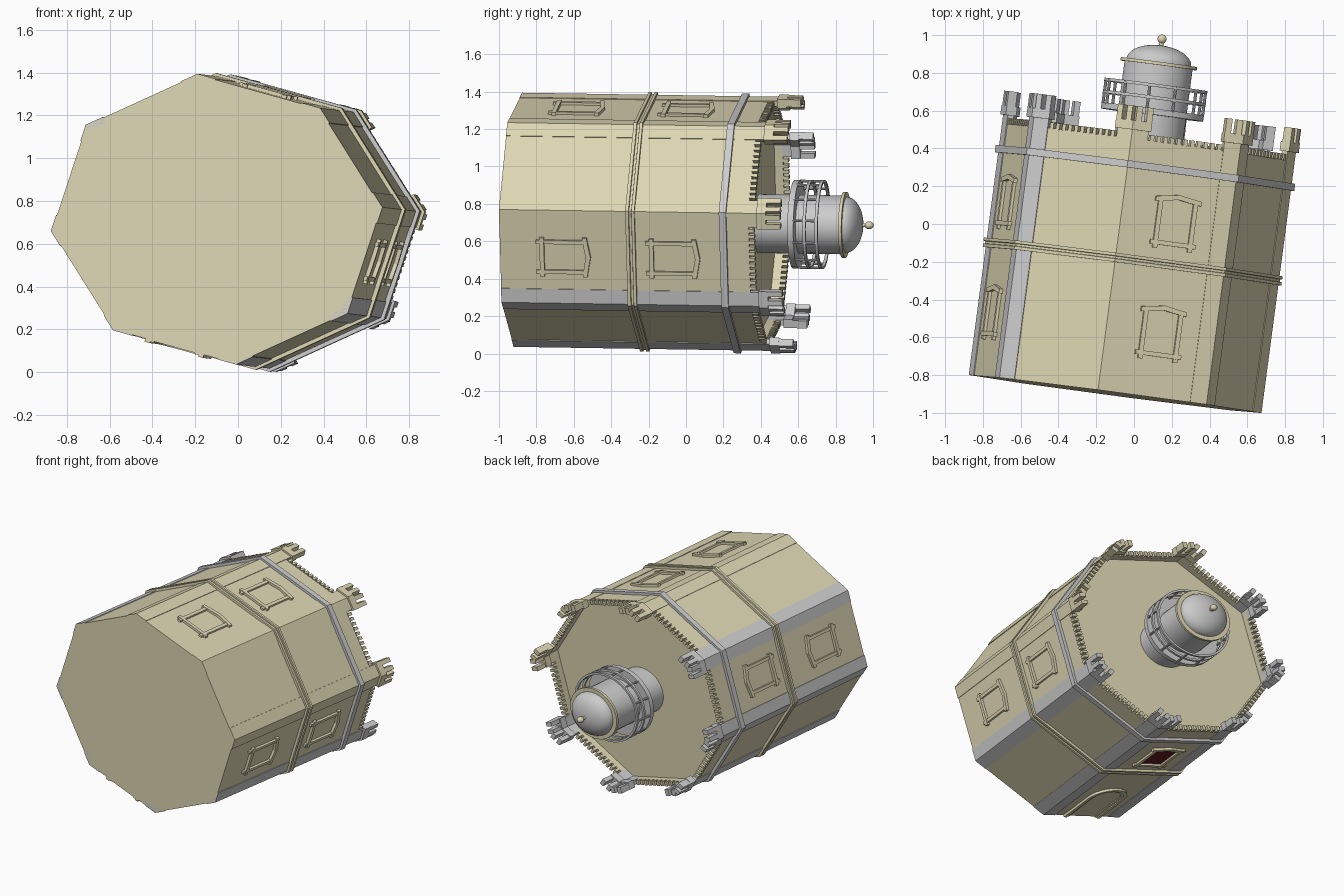
import bpy, bmesh
from math import cos, sin, pi, sqrt, radians
from mathutils import Matrix, Vector

if "Cube" in bpy.data.objects:
    bpy.data.objects.remove(bpy.data.objects["Cube"])

# The tower lies tilted: local x, y are the (slightly squashed) section, local z the axis
R = 0.777
A = Vector((0.77, -0.10, 0.055)) / R
B = Vector((-0.09, 0.022, 0.675)) / R
D = Vector((0.131, 0.991, -0.0155)).normalized()
C = Vector((-0.10, -0.90, 0.715))
M = Matrix(((A.x, B.x, D.x, C.x), (A.y, B.y, D.y, C.y), (A.z, B.z, D.z, C.z), (0, 0, 0, 1)))
HALF = R * sin(pi / 8)
APO = R * cos(pi / 8)


def material(name, col):
    m = bpy.data.materials.new(name)
    m.diffuse_color = (*col, 1)
    m.use_nodes = True
    m.node_tree.nodes["Principled BSDF"].inputs["Base Color"].default_value = m.diffuse_color
    return m


TAN = material("sandstone", (0.72, 0.67, 0.45))
RED = material("dark_red", (0.12, 0.01, 0.015))


def finish(bm, name, mat=None, smooth=False):
    bm.transform(M)
    bmesh.ops.recalc_face_normals(bm, faces=bm.faces)
    me = bpy.data.meshes.new(name)
    bm.to_mesh(me)
    bm.free()
    ob = bpy.data.objects.new(name, me)
    bpy.context.collection.objects.link(ob)
    if mat:
        me.materials.append(mat)
    if smooth:
        bpy.context.view_layer.objects.active = ob
        ob.select_set(True)
        bpy.ops.object.shade_smooth_by_angle(angle=radians(35))
        ob.select_set(False)
    return ob


def prism(bm, lower, upper):
    lo = [bm.verts.new(p) for p in lower]
    hi = [bm.verts.new(p) for p in upper]
    n = len(lo)
    bm.faces.new(lo[::-1])
    bm.faces.new(hi)
    for i in range(n):
        bm.faces.new((lo[i], lo[(i + 1) % n], hi[(i + 1) % n], hi[i]))


def plate(bm, k, pts, n0, n1):
    """Outline (u, t) lying on wall face k, from depth n0 to n1 off the wall."""
    g = (k + 0.5) * pi / 4
    n, u = Vector((cos(g), sin(g), 0)), Vector((-sin(g), cos(g), 0))
    prism(bm, *[[n * (APO + h) + u * p[0] + Vector((0, 0, p[1])) for p in pts] for h in (n0, n1)])


def bar(bm, k, u, t, w, h, n0, n1):
    plate(bm, k, [(u - w/2, t - h/2), (u + w/2, t - h/2), (u + w/2, t + h/2), (u - w/2, t + h/2)], n0, n1)


def lathe(bm, prof, seg, closed=False):
    rings = []
    for r, z in prof:
        if r == 0:
            rings.append([bm.verts.new((0, 0, z))] * seg)
        else:
            rings.append([bm.verts.new((r * cos(2*pi*i/seg), r * sin(2*pi*i/seg), z)) for i in range(seg)])
    pairs = list(zip(rings, rings[1:])) + ([(rings[-1], rings[0])] if closed else [])
    for a, b in pairs:
        for i in range(seg):
            j = (i + 1) % seg
            bm.faces.new(list(dict.fromkeys((a[i], a[j], b[j], b[i]))))


def turned(name, prof, seg=32, mat=None, closed=False, smooth=False):
    bm = bmesh.new()
    lathe(bm, prof, seg, closed)
    return finish(bm, name, mat, smooth)


def chevron(bm, k, wing, ro, ri, t0, t1):
    """Angle-shaped corner piece wrapped around vertex k."""
    e = lambda q: Vector((cos(q * pi / 4), sin(q * pi / 4), 0))
    p = e(k) * ro
    ends = [p + (e(k + s) - e(k)).normalized() * wing for s in (-1, 1)]
    ins = [q - e(k + s * 0.5) * (ro - ri) * cos(pi / 8) for q, s in zip(ends, (-1, 1))]
    loop = [ends[0], p, ends[1], ins[1], e(k) * ri, ins[0]]
    prism(bm, [v + Vector((0, 0, t0)) for v in loop], [v + Vector((0, 0, t1)) for v in loop])


# Octagonal tower body with sunken roof deck
turned("tower_body", [(0, 0), (R, 0), (R, 1.345), (0.745, 1.345), (0.745, 1.30), (0, 1.30)], 8, TAN)

# Small parapet teeth on every face
bm = bmesh.new()
for k in range(8):
    for i in range(11):
        bar(bm, k, (i - 5) * 0.037, 1.358, 0.021, 0.034, -0.03, 0.006)
finish(bm, "parapet_teeth", TAN)

# Band mouldings around the tower
turned("middle_band", [(0.76, 0.683), (0.798, 0.683), (0.798, 0.70), (0.788, 0.702), (0.788, 0.714),
                       (0.798, 0.716), (0.798, 0.732), (0.76, 0.732)], 8, TAN, True)
turned("upper_band", [(0.76, 1.188), (0.80, 1.188), (0.80, 1.226), (0.76, 1.226)], 8, None, True)

# Corner pilasters with flared battlement crowns
for label, corners, mat in (("sandstone", (0, 1, 2), TAN), ("grey", (3, 4, 5, 6, 7), None)):
    bm = bmesh.new()
    for k in corners:
        chevron(bm, k, 0.09, 0.782, 0.745, 0.0, 1.395)
        chevron(bm, k, 0.105, 0.797, 0.735, 1.39, 1.44)
        for face, s in ((k, -1), (k - 1, 1)):
            for d in (0.022, 0.08):
                bar(bm, face, s * (HALF - d), 1.477, 0.032, 0.08, -0.03, 0.0185)
    finish(bm, label + "_corner_pilasters", mat)

# Window frames: crossed sill and jambs, gabled lintel
bm = bmesh.new()
for k in (1, 3, 5, 7):
    for t in (0.345, 0.935):
        if k == 5 and t < 0.5:
            continue
        for s in (-1, 1):
            bar(bm, k, s * 0.096, t - 0.012, 0.024, 0.275, 0, 0.016)
        bar(bm, k, 0, t - 0.118, 0.25, 0.024, 0, 0.019)
        top = t + 0.10
        plate(bm, k, [(-0.125, top), (-0.06, top + 0.008), (0, top + 0.018), (0.06, top + 0.008), (0.125, top),
                      (0.125, top + 0.024), (0.06, top + 0.034), (0, top + 0.044),
                      (-0.06, top + 0.034), (-0.125, top + 0.024)], 0, 0.019)
finish(bm, "window_frames", TAN)

# Dark pane above the door
bm = bmesh.new()
bar(bm, 5, 0, 0.93, 0.17, 0.22, -0.01, 0.003)
finish(bm, "dark_window_pane", RED)


# Arched door and its stepped surround
def arch(w, spring):
    return [(w, 0)] + [(w * cos(a * pi / 12), spring + w * sin(a * pi / 12)) for a in range(13)] + [(-w, 0)]


bm = bmesh.new()
for w0, w1, h in ((0.118, 0.142, 0.018), (0.10, 0.118, 0.010)):
    plate(bm, 5, arch(w1, 0.29) + arch(w0, 0.29)[::-1], 0, h)
finish(bm, "door_surround", TAN)
bm = bmesh.new()
plate(bm, 5, arch(0.10, 0.29), -0.01, 0.003)
finish(bm, "door", TAN)

# Lantern turret on the roof
turned("lantern_drum", [(0, 1.29), (0.181, 1.29), (0.181, 1.765), (0, 1.765)], smooth=True)
turned("balcony_floor", [(0.17, 1.49), (0.272, 1.49), (0.272, 1.522), (0.17, 1.522)], closed=True, smooth=True)
for i, t in enumerate((1.58, 1.645)):
    turned("balcony_rail_%d" % (i + 1), [(0.258, t - 0.008), (0.274, t - 0.008), (0.274, t + 0.008),
                                         (0.258, t + 0.008)], closed=True, smooth=True)
bm = bmesh.new()
for i in range(12):
    m = Matrix.Translation((0.266 * cos(i * pi / 6), 0.266 * sin(i * pi / 6), 1.583))
    bmesh.ops.create_cone(bm, cap_ends=True, segments=8, radius1=0.008, radius2=0.008, depth=0.135, matrix=m)
finish(bm, "balcony_posts")
turned("dome_lip", [(0, 1.755), (0.203, 1.755), (0.203, 1.772), (0, 1.772)], mat=TAN, smooth=True)
turned("dome", [(0.172 * cos(a * pi / 20), 1.77 + 0.092 * sin(a * pi / 20)) for a in range(10)] + [(0, 1.862)],
       smooth=True)
turned("finial", [(0, 1.85), (0.012, 1.85), (0.012, 1.885)]
       + [(0.024 * cos(a * pi / 12), 1.896 + 0.024 * sin(a * pi / 12)) for a in range(-4, 6)] + [(0, 1.92)],
       16, TAN, smooth=True)
